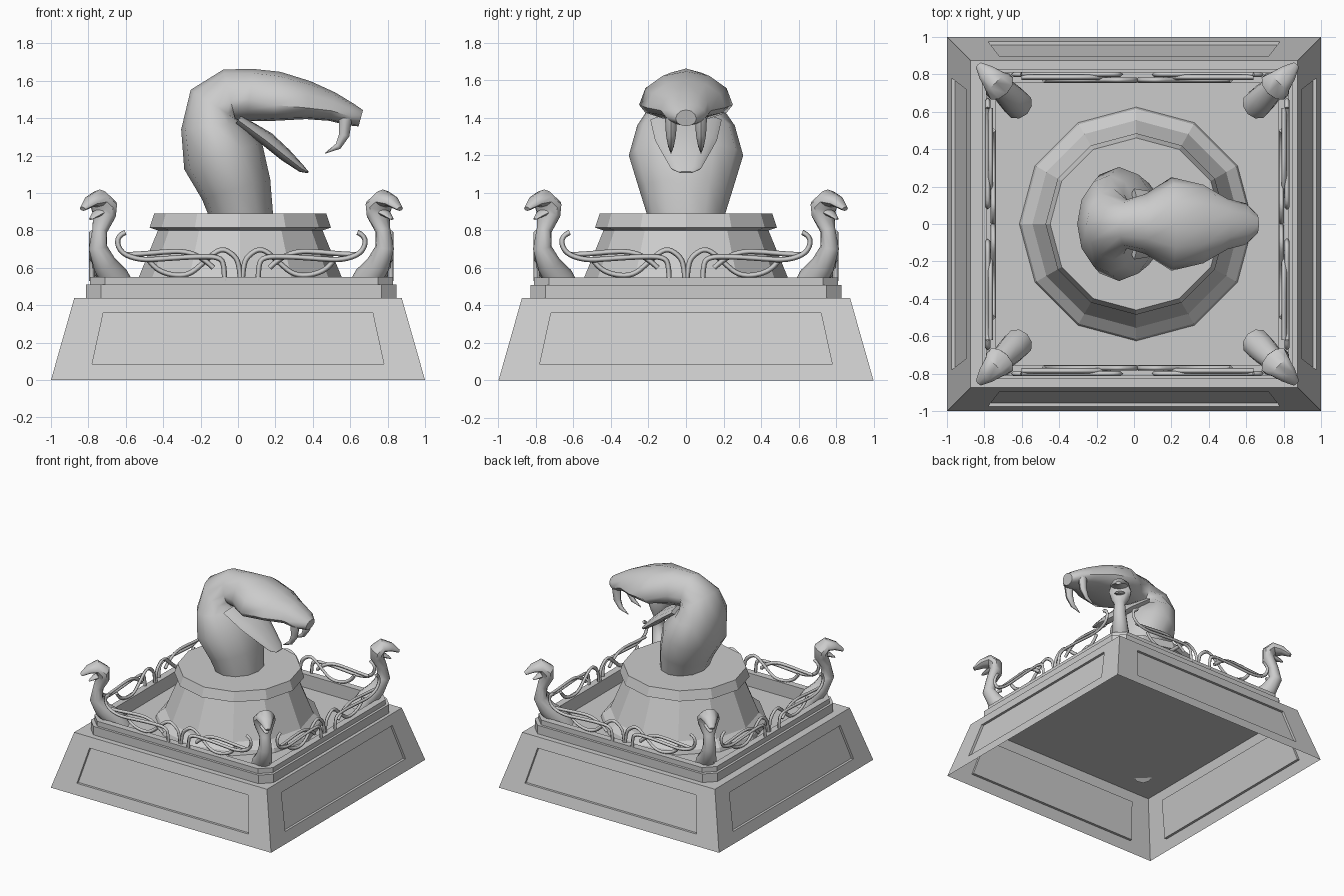
import bpy, bmesh, math
from mathutils import Matrix, Vector

if "Cube" in bpy.data.objects:
    bpy.data.objects.remove(bpy.data.objects["Cube"])

stone = bpy.data.materials.new("grey_stone")
stone.use_nodes = True
COLOR = (0.6, 0.6, 0.6, 1)
stone.diffuse_color = COLOR
stone.node_tree.nodes["Principled BSDF"].inputs["Base Color"].default_value = COLOR

SHIFT = 0.018  # everything above the base sits slightly off centre


def finish(name, bm, smooth=None, matrix=None, fix=True):
    if fix:
        bmesh.ops.recalc_face_normals(bm, faces=bm.faces)
    me = bpy.data.meshes.new(name)
    bm.to_mesh(me)
    bm.free()
    me.materials.append(stone)
    ob = bpy.data.objects.new(name, me)
    bpy.context.collection.objects.link(ob)
    if matrix:
        ob.matrix_world = matrix
    if smooth:
        bpy.ops.object.select_all(action='DESELECT')
        ob.select_set(True)
        bpy.context.view_layer.objects.active = ob
        bpy.ops.object.shade_smooth_by_angle(angle=math.radians(smooth))
    return ob


def skin(bm, rings, start=False, end=False):
    """Join successive closed rings of points with quads."""
    loops = [[bm.verts.new(p) for p in ring] for ring in rings]
    n = len(loops[0])
    for a, b in zip(loops, loops[1:]):
        for i in range(n):
            j = (i + 1) % n
            bm.faces.new((a[i], a[j], b[j], b[i]))
    if start:
        bm.faces.new(loops[0][::-1])
    if end:
        bm.faces.new(loops[-1])


def loft(name, rows, sides=12, y=0, smooth=45, matrix=None):
    """Body along a path in the xz plane; rows hold x, z, upper, lower, half width."""
    rings = []
    for i, (x, z, up, down, w) in enumerate(rows):
        a, b = rows[max(i - 1, 0)], rows[min(i + 1, len(rows) - 1)]
        t = Vector((b[0] - a[0], b[1] - a[1])).normalized()
        ring = []
        for k in range(sides):
            ang = math.tau * k / sides
            c = math.cos(ang) * (up if math.cos(ang) > 0 else down)
            ring.append((x - t.y * c, y + w * math.sin(ang), z + t.x * c))
        rings.append(ring)
    bm = bmesh.new()
    skin(bm, rings, True, True)
    return finish(name, bm, smooth, matrix)


# Sloped base, open below, with a recessed panel on each side
def wall(hw, z, depth=0):
    return (hw, -(1 - 0.125 * z / 0.44) + depth, z)


bm = bmesh.new()
for k in range(4):
    turn = Matrix.Rotation(k * math.pi / 2, 3, 'Z')

    def quad(bottom, top, z0, z1, depth=0):
        pts = [wall(-bottom, z0, depth), wall(bottom, z0, depth),
               wall(top, z1, depth), wall(-top, z1, depth)]
        return [turn @ Vector(p) for p in pts]

    skin(bm, [quad(1, 0.875, 0, 0.44), quad(0.78, 0.72, 0.085, 0.36),
              quad(0.78, 0.72, 0.085, 0.36, 0.02)], end=True)
bm.faces.new([bm.verts.new((x * 0.875, y * 0.875, 0.44))
              for x, y in ((-1, -1), (1, -1), (1, 1), (-1, 1))])
bmesh.ops.remove_doubles(bm, verts=bm.verts, dist=0.0005)
finish("base", bm)


# Stepped frame with clipped corners
def octagon(h, z, clip=0.08):
    c = h - clip
    return [(x + SHIFT, y, z) for x, y in
            ((c, -h), (h, -c), (h, c), (c, h), (-c, h), (-h, c), (-h, -c), (-c, -h))]


bm = bmesh.new()
skin(bm, [octagon(h, z) for h, z in
          ((0.83, 0.44), (0.83, 0.51), (0.81, 0.51), (0.81, 0.55), (0.755, 0.55), (0.755, 0.44))])
finish("stepped_frame", bm)

# Twelve sided pedestal
profile = [(0.625, 0.44), (0.615, 0.47), (0.555, 0.52), (0.44, 0.80), (0.485, 0.815), (0.46, 0.89)]
bm = bmesh.new()
skin(bm, [[(r * math.cos(k * math.tau / 12) + 0.012, r * math.sin(k * math.tau / 12), z)
           for k in range(12)] for r, z in profile], end=True)
finish("pedestal", bm)

# Large serpent: neck, hood and upper head in one body
loft("serpent_body", [
    (0.02, 0.86, 0.16, 0.17, 0.20), (-0.01, 1.02, 0.19, 0.19, 0.25),
    (-0.08, 1.20, 0.22, 0.22, 0.305), (-0.13, 1.36, 0.175, 0.16, 0.26),
    (-0.11, 1.46, 0.17, 0.13, 0.19), (-0.04, 1.50, 0.165, 0.12, 0.13),
    (0.06, 1.50, 0.165, 0.115, 0.16), (0.20, 1.47, 0.18, 0.085, 0.25),
    (0.37, 1.455, 0.145, 0.06, 0.21), (0.50, 1.44, 0.10, 0.055, 0.135),
    (0.60, 1.41, 0.07, 0.05, 0.11), (0.655, 1.395, 0.05, 0.04, 0.055)])
loft("lower_jaw", [
    (0.0, 1.39, 0.03, 0.04, 0.19), (0.15, 1.28, 0.05, 0.03, 0.165),
    (0.25, 1.20, 0.04, 0.03, 0.12), (0.34, 1.13, 0.02, 0.02, 0.08),
    (0.375, 1.11, 0.005, 0.005, 0.04)])
for side, label in ((1, "left"), (-1, "right")):
    loft(label + "_fang", [
        (0.575, 1.40, 0.035, 0.035, 0.032), (0.568, 1.31, 0.028, 0.028, 0.027),
        (0.535, 1.25, 0.018, 0.018, 0.016), (0.465, 1.212, 0.002, 0.002, 0.002)],
        sides=8, y=side * 0.08)

# Small serpents facing outwards at the corners
small_body = [
    (0.90, 0.46, 0.08, 0.08, 0.08), (0.957, 0.55, 0.075, 0.08, 0.075),
    (1.03, 0.62, 0.06, 0.07, 0.062), (1.085, 0.71, 0.05, 0.05, 0.05),
    (1.07, 0.80, 0.04, 0.04, 0.042), (1.035, 0.88, 0.05, 0.05, 0.075),
    (1.04, 0.93, 0.06, 0.05, 0.088), (1.08, 0.965, 0.055, 0.04, 0.07),
    (1.14, 0.95, 0.035, 0.025, 0.05), (1.20, 0.915, 0.012, 0.012, 0.02)]
small_jaw = [(1.04, 0.91, 0.02, 0.02, 0.05), (1.10, 0.885, 0.015, 0.015, 0.035),
             (1.14, 0.86, 0.004, 0.004, 0.012)]
for k in range(4):
    place = Matrix.Translation((SHIFT, 0, 0)) @ Matrix.Rotation(math.pi * (k / 2 + 0.25), 4, 'Z')
    loft(f"corner_serpent_{k + 1}", small_body, sides=10, matrix=place)
    loft(f"corner_serpent_jaw_{k + 1}", small_jaw, sides=8, matrix=place)

# Scrolled railing: mirrored ribbons along each side
scrolls = [
    (0.80, [(0.62, 0.79), (0.67, 0.77), (0.65, 0.68), (0.54, 0.64), (0.40, 0.65),
            (0.25, 0.66), (0.11, 0.66), (0.09, 0.60), (0.09, 0.53)]),
    (0.77, [(0.50, 0.65), (0.47, 0.60), (0.38, 0.56), (0.28, 0.56), (0.20, 0.63),
            (0.11, 0.71), (0.04, 0.67), (0.01, 0.62), (0.005, 0.53)]),
    (0.785, [(0.62, 0.67), (0.52, 0.675), (0.42, 0.685), (0.30, 0.69), (0.20, 0.65), (0.15, 0.60)]),
]
for k in range(4):
    cu = bpy.data.curves.new(f"scroll_railing_{k + 1}", 'CURVE')
    cu.dimensions = '3D'
    cu.bevel_depth = 0.014
    cu.bevel_resolution = 0
    cu.resolution_u = 4
    cu.use_fill_caps = True
    for depth, pts in scrolls:
        for s in (1, -1):
            sp = cu.splines.new('NURBS')
            sp.points.add(len(pts) - 1)
            for p, (u, z) in zip(sp.points, pts):
                p.co = (s * u, -depth, z, 1)
            sp.order_u = 3
            sp.use_endpoint_u = True
    cu.materials.append(stone)
    rail = bpy.data.objects.new(cu.name, cu)
    bpy.context.collection.objects.link(rail)
    rail.matrix_world = (Matrix.Translation((SHIFT, 0, 0))
                         @ Matrix.Rotation(k * math.pi / 2, 4, 'Z'))
